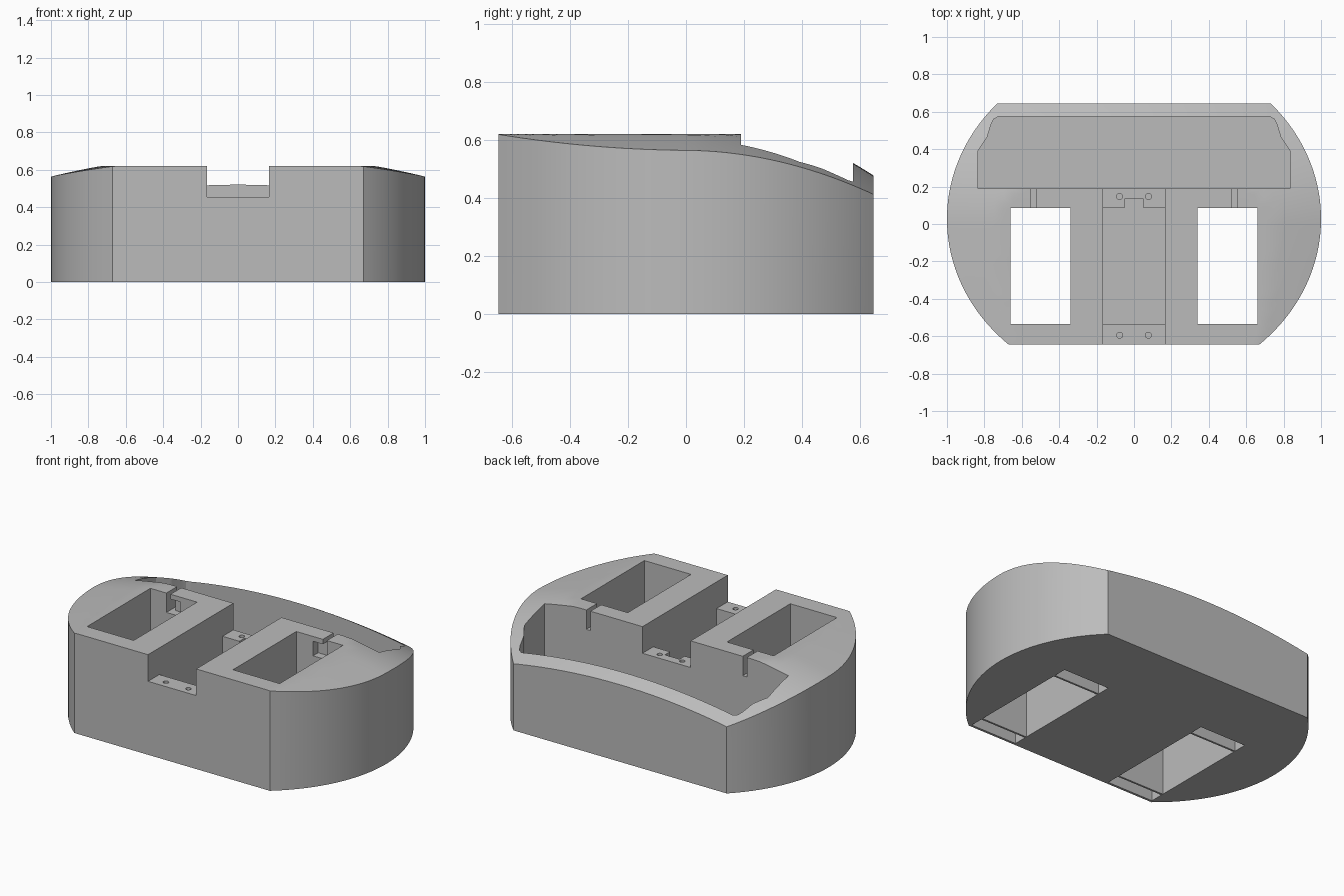
import bpy, bmesh, math

if "Cube" in bpy.data.objects:
    bpy.data.objects.remove(bpy.data.objects["Cube"], do_unlink=True)

grey = bpy.data.materials.new("plain grey")
grey.use_nodes = True
grey.diffuse_color = (0.5, 0.5, 0.5, 1)
grey.node_tree.nodes["Principled BSDF"].inputs["Base Color"].default_value = (0.5, 0.5, 0.5, 1)

TOP, FLOOR, DEPTH = 0.62, 0.06, 0.645


def add_object(name, bm):
    bmesh.ops.recalc_face_normals(bm, faces=bm.faces)
    mesh = bpy.data.meshes.new(name)
    bm.to_mesh(mesh)
    bm.free()
    mesh.materials.append(grey)
    obj = bpy.data.objects.new(name, mesh)
    bpy.context.collection.objects.link(obj)
    return obj


def half_width(y):
    return math.sqrt(1 - ((y - 0.027) / 0.905) ** 2)


def dome_height(x, y):
    bend = 0.5 if y > 0 else 0.03
    return TOP - max(0, 0.122 * x * x + bend * y * y - 0.066)


# Body: oval cut off at front and back, with a domed top falling to the rear
bm = bmesh.new()
bmesh.ops.create_grid(bm, x_segments=40, y_segments=48, size=1)
for v in bm.verts:
    y = v.co.y * DEPTH
    x = v.co.x * half_width(y)
    v.co = (x, y, dome_height(x, y))
bmesh.ops.triangulate(bm, faces=bm.faces)
base = bmesh.ops.extrude_face_region(bm, geom=bm.faces[:], use_keep_orig=True)["geom"]
for v in base:
    if isinstance(v, bmesh.types.BMVert):
        v.co.z = 0
body = add_object("body", bm)
bpy.ops.object.select_all(action="DESELECT")
bpy.context.view_layer.objects.active = body
body.select_set(True)


def cut_with(cutter):
    cutter.hide_render = True
    mod = body.modifiers.new("cut", "BOOLEAN")
    mod.operation = "DIFFERENCE"
    mod.solver = "EXACT"
    mod.object = cutter
    bpy.ops.object.modifier_apply(modifier=mod.name)
    bpy.data.objects.remove(cutter, do_unlink=True)


def cut_prism(points, z0, z1):
    bm = bmesh.new()
    face = bm.faces.new([bm.verts.new((x, y, z0)) for x, y in points])
    top = bmesh.ops.extrude_face_region(bm, geom=[face], use_keep_orig=True)["geom"]
    for v in top:
        if isinstance(v, bmesh.types.BMVert):
            v.co.z = z1
    cut_with(add_object("cutter", bm))


def cut_box(x0, x1, y0, y1, z0, z1):
    cut_prism([(x0, y0), (x1, y0), (x1, y1), (x0, y1)], z0, z1)


# Rear pocket with shaped back corners
right = [(0.835, 0.19), (0.835, 0.39), (0.785, 0.465), (0.765, 0.53),
         (0.75, 0.56), (0.725, 0.575)]
cut_prism(right + [(-x, y) for x, y in reversed(right)], FLOOR, 1)

# Central channel, its deep well, and the notch in the rear tab
cut_box(-0.165, 0.165, -0.8, 0.2, 0.455, 1)
cut_box(-0.165, 0.165, -0.535, 0.085, FLOOR, 0.9)
cut_box(-0.05, 0.05, 0.07, 0.135, FLOOR, 0.8)

# Windows through the body, end slots underneath, and latch notches
for s in (-1, 1):
    def side_box(x0, x1, *rest):
        cut_box(min(s * x0, s * x1), max(s * x0, s * x1), *rest)
    side_box(0.34, 0.66, -0.535, 0.085, -0.1, 1)
    side_box(0.34, 0.66, -0.63, -0.547, -0.1, 0.15)
    side_box(0.34, 0.66, 0.097, 0.18, -0.1, 0.15)
    side_box(0.455, 0.55, 0.07, 0.135, 0.5, 0.59)
    side_box(0.522, 0.55, 0.07, 0.2, 0.5, 1)

# Screw holes in the tabs
for x in (-0.077, 0.077):
    for y in (-0.595, 0.147):
        ring = [math.tau * i / 16 for i in range(16)]
        cut_prism([(x + 0.016 * math.cos(a), y + 0.016 * math.sin(a)) for a in ring], 0.33, 0.6)

bpy.ops.object.shade_smooth_by_angle(angle=math.radians(25))
